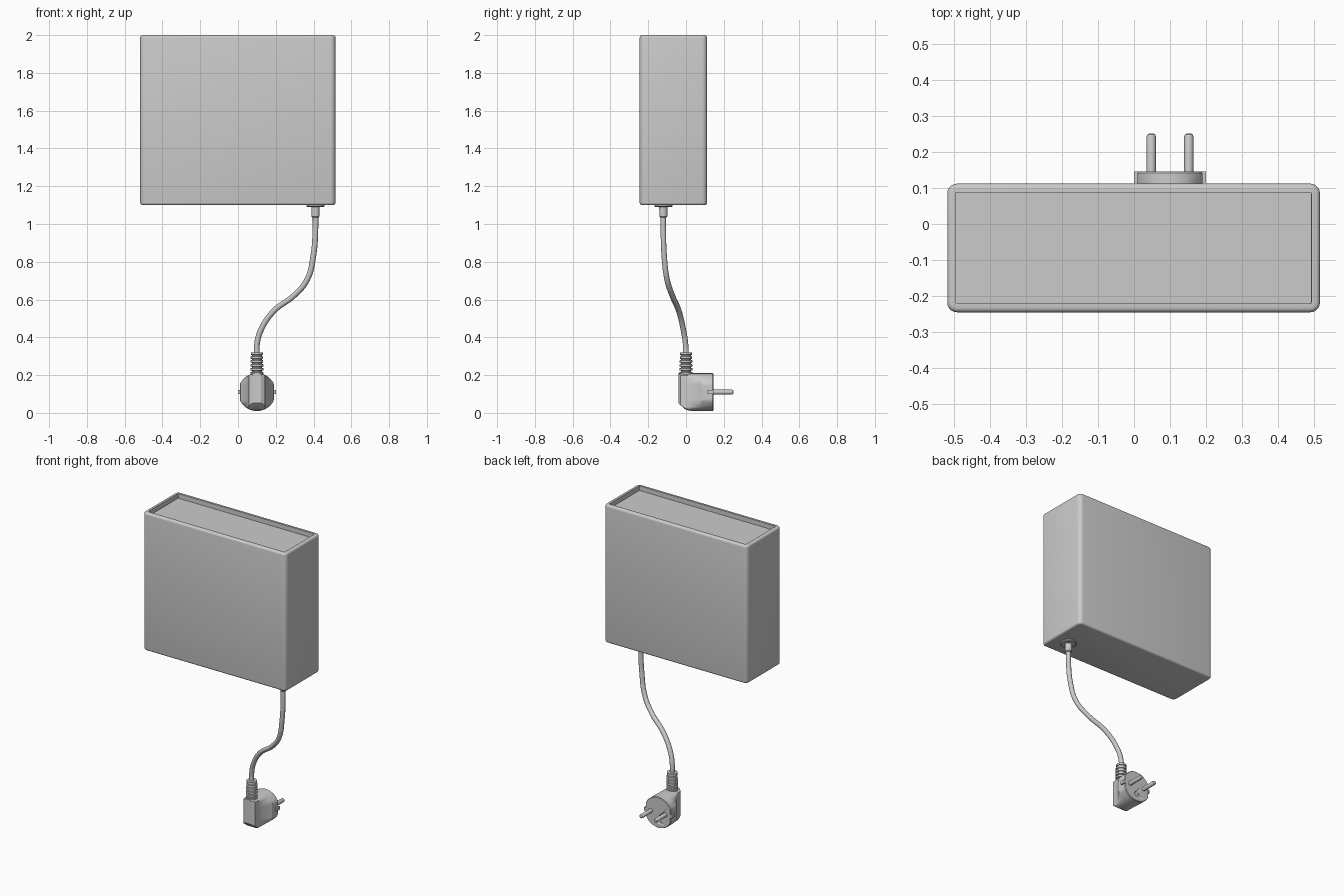
import bpy, bmesh, math
from mathutils import Matrix, Vector

if "Cube" in bpy.data.objects:
    bpy.data.objects.remove(bpy.data.objects["Cube"])


def make(name, bm, angle=30):
    bmesh.ops.recalc_face_normals(bm, faces=bm.faces)
    me = bpy.data.meshes.new(name)
    bm.to_mesh(me)
    bm.free()
    ob = bpy.data.objects.new(name, me)
    bpy.context.collection.objects.link(ob)
    bpy.ops.object.select_all(action='DESELECT')
    bpy.context.view_layer.objects.active = ob
    ob.select_set(True)
    bpy.ops.object.shade_smooth_by_angle(angle=math.radians(angle))
    return ob


def box_bm(lo, hi):
    bm = bmesh.new()
    bmesh.ops.create_cube(bm, size=1)
    lo, hi = Vector(lo), Vector(hi)
    for v in bm.verts:
        v.co = Vector([(a + b) / 2 + c * (b - a) for a, b, c in zip(lo, hi, v.co)])
    return bm


def loft(rings):
    # skin closed rings of equal length and cap both ends
    bm = bmesh.new()
    rows = [[bm.verts.new(p) for p in r] for r in rings]
    n = len(rows[0])
    for a, b in zip(rows, rows[1:]):
        for i in range(n):
            bm.faces.new((a[i], a[(i + 1) % n], b[(i + 1) % n], b[i]))
    bm.faces.new(rows[0])
    bm.faces.new(rows[-1])
    bmesh.ops.remove_doubles(bm, verts=bm.verts, dist=1e-5)
    return bm


def revolve(name, profile, base, along_y=False, n=24):
    # profile is (radius, distance along axis)
    rings = []
    for r, h in profile:
        ring = []
        for i in range(n):
            a = 2 * math.pi * i / n
            c, s = r * math.cos(a), r * math.sin(a)
            ring.append(Vector(base) + Vector((c, h, s) if along_y else (c, s, h)))
        rings.append(ring)
    return make(name, loft(rings))


# housing: rounded box with a sunken top panel
bm = box_bm((-0.518, -0.245, 1.1), (0.516, 0.112, 2.0))
vert = [e for e in bm.edges if abs(e.verts[0].co.z - e.verts[1].co.z) > 0.5]
bmesh.ops.bevel(bm, geom=vert, offset=0.027, segments=5, profile=0.5, affect='EDGES')
loops = [e for e in bm.edges if abs(e.verts[0].co.z - e.verts[1].co.z) < 1e-4]
bmesh.ops.bevel(bm, geom=loops, offset=0.013, segments=4, profile=0.5, affect='EDGES')
bm.faces.ensure_lookup_table()
top = max(bm.faces, key=lambda f: (round(f.calc_center_median().z, 4), f.calc_area()))
bmesh.ops.inset_region(bm, faces=[top], thickness=0.011)
bmesh.ops.inset_region(bm, faces=[top], thickness=0.0005, depth=0)
for v in top.verts:
    v.co.z -= 0.03
make("housing", bm)

# cable outlet under the housing
revolve("outlet_flange", [(0.043, 1.09), (0.048, 1.094), (0.048, 1.105)], (0.41, -0.12, 0))
revolve("outlet_sleeve", [(0.017, 1.035), (0.021, 1.04), (0.022, 1.1)], (0.41, -0.12, 0))

# cable swept along a smooth path
path = [(0.1, 0, 0.30), (0.1, -0.002, 0.36), (0.122, -0.014, 0.44), (0.19, -0.038, 0.54),
        (0.295, -0.072, 0.62), (0.366, -0.1, 0.705), (0.4, -0.116, 0.84),
        (0.41, -0.12, 0.98), (0.41, -0.12, 1.1)]
cu = bpy.data.curves.new("cable", 'CURVE')
cu.dimensions = '3D'
cu.bevel_depth = 0.015
cu.bevel_resolution = 3
cu.resolution_u = 8
cu.use_fill_caps = True
sp = cu.splines.new('BEZIER')
sp.bezier_points.add(len(path) - 1)
for p, co in zip(sp.bezier_points, path):
    p.co = co
    p.handle_left_type = p.handle_right_type = 'AUTO'
bpy.context.collection.objects.link(bpy.data.objects.new("cable", cu))

# ribbed strain relief
prof = [(0.034, 0.19), (0.034, 0.215)]
for k in range(5):
    z, r = 0.217 + k * 0.021, 0.035 - k * 0.0008
    prof += [(0.027, z), (0.027, z + 0.006), (r, z + 0.007), (r, z + 0.019)]
revolve("strain_relief", prof, (0.1, 0, 0))

# plug body: round section cut to a varying width, widening into the disc
CX, CZ, R, N = 0.1, 0.11, 0.1, 64
stations = [(-0.04, 0.023, 0.052), (-0.028, 0.042, 0.04), (0.0, 0.046, 0.016),
            (0.03, 0.052, 0.01), (0.083, 0.088, 0.01), (0.145, 0.09, 0.01)]
stations[-1:] = [(0.141, 0.09, 0.01), (0.145, 0.087, 0.013)]
rings = []
for y, w, zmin in stations:
    rad = R - (0.003 if y > 0.144 else 0)
    ring = []
    for i in range(N):
        a = 2 * math.pi * i / N
        x = max(-w, min(w, rad * math.cos(a)))
        ring.append((CX + x, y, max(zmin, CZ + rad * math.sin(a))))
    rings.append(ring)
plug = make("plug_body", loft(rings))

# disc behind the body flare
ring = []
for i in range(N):
    a = 2 * math.pi * i / N
    ring.append((CX + max(-0.09, min(0.09, R * math.cos(a))), CZ + R * math.sin(a)))
make("plug_disc", loft([[(x, y, z) for x, z in ring] for y in (0.085, 0.14)]))

# earth socket hole in the plug face
for target in ("plug_body", "plug_disc"):
    cut = revolve(target + "_hole_cutter", [(0.016, 0.095), (0.016, 0.2)], (CX, 0, 0.06), True)
    cut.hide_render = True
    cut.hide_set(True)
    m = bpy.data.objects[target].modifiers.new("hole", 'BOOLEAN')
    m.operation = 'DIFFERENCE'
    m.object = cut

# pins and side earth clips, mirrored about the plug centre
for name, s in (("left", -1), ("right", 1)):
    revolve(name + "_pin", [(0.013, 0.13), (0.013, 0.243), (0.011, 0.248), (0.006, 0.251)],
            (CX + s * 0.052, 0, CZ), True, 16)
    xs = sorted((CX + s * 0.085, CX + s * 0.1))
    make(name + "_earth_clip", box_bm((xs[0], 0.115, CZ - 0.011), (xs[1], 0.146, CZ + 0.011)))
